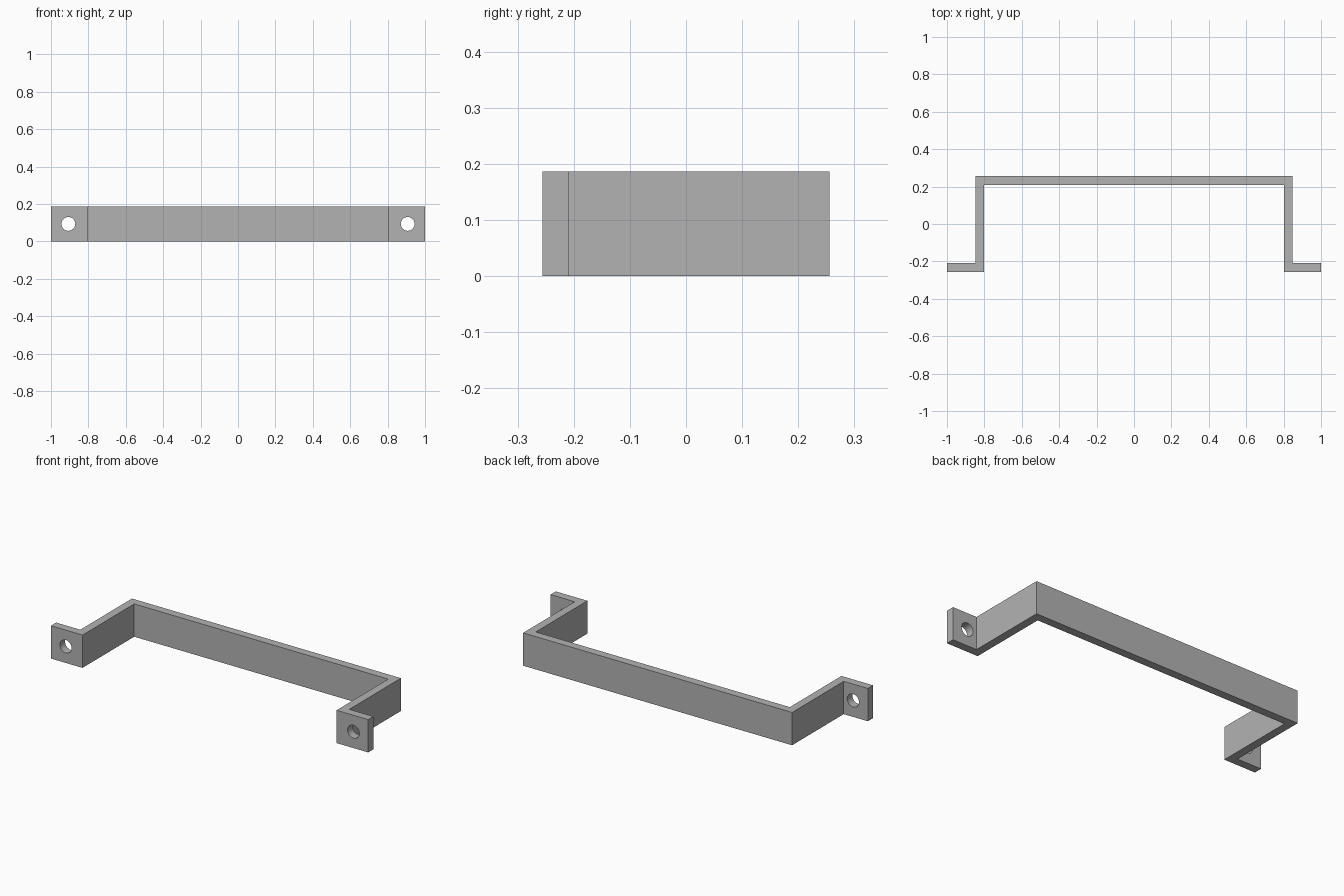
import bpy
import bmesh
from math import radians
from mathutils import Matrix, Vector

cube = bpy.data.objects.get("Cube")
if cube:
    bpy.data.objects.remove(cube, do_unlink=True)

HEIGHT = 0.187
DEPTH = 0.256       # half of the overall depth
WALL = 0.047        # strip thickness
OUTER = 0.848       # outer face of the side arms
HOLE_X, HOLE_R = 0.907, 0.037

grey = bpy.data.materials.new("grey_metal")
grey.use_nodes = True
grey.diffuse_color = (0.45, 0.45, 0.45, 1)
grey.node_tree.nodes["Principled BSDF"].inputs["Base Color"].default_value = grey.diffuse_color


def add_object(name, bm):
    bmesh.ops.recalc_face_normals(bm, faces=bm.faces)
    mesh = bpy.data.meshes.new(name)
    bm.to_mesh(mesh)
    bm.free()
    mesh.materials.append(grey)
    obj = bpy.data.objects.new(name, mesh)
    bpy.context.collection.objects.link(obj)
    return obj


# Bent strip: half of the plan outline, mirrored and extruded upward
inner = OUTER - WALL
half = [(OUTER, DEPTH), (OUTER, WALL - DEPTH), (1, WALL - DEPTH),
        (1, -DEPTH), (inner, -DEPTH), (inner, DEPTH - WALL)]
outline = half + [(-x, y) for x, y in reversed(half)]
bm = bmesh.new()
face = bm.faces.new([bm.verts.new((x, y, 0)) for x, y in outline])
top = bmesh.ops.extrude_face_region(bm, geom=[face])["geom"]
bmesh.ops.translate(bm, vec=Vector((0, 0, HEIGHT)),
                    verts=[v for v in top if isinstance(v, bmesh.types.BMVert)])
bracket = add_object("bracket_handle", bm)

# Screw holes through both mounting tabs
bm = bmesh.new()
for side in (-1, 1):
    place = (Matrix.Translation((side * HOLE_X, WALL / 2 - DEPTH, HEIGHT / 2))
             @ Matrix.Rotation(radians(90), 4, "X"))
    bmesh.ops.create_cone(bm, cap_ends=True, segments=32, radius1=HOLE_R,
                          radius2=HOLE_R, depth=WALL * 2, matrix=place)
cutter = add_object("screw_hole_cutter", bm)
cutter.hide_render = True

holes = bracket.modifiers.new("screw_holes", "BOOLEAN")
holes.operation = "DIFFERENCE"
holes.solver = "EXACT"
holes.object = cutter

bpy.ops.object.select_all(action="DESELECT")
bracket.select_set(True)
bpy.context.view_layer.objects.active = bracket
bpy.ops.object.modifier_apply(modifier=holes.name)
bpy.data.objects.remove(cutter, do_unlink=True)
bpy.ops.object.shade_smooth_by_angle(angle=radians(30))
